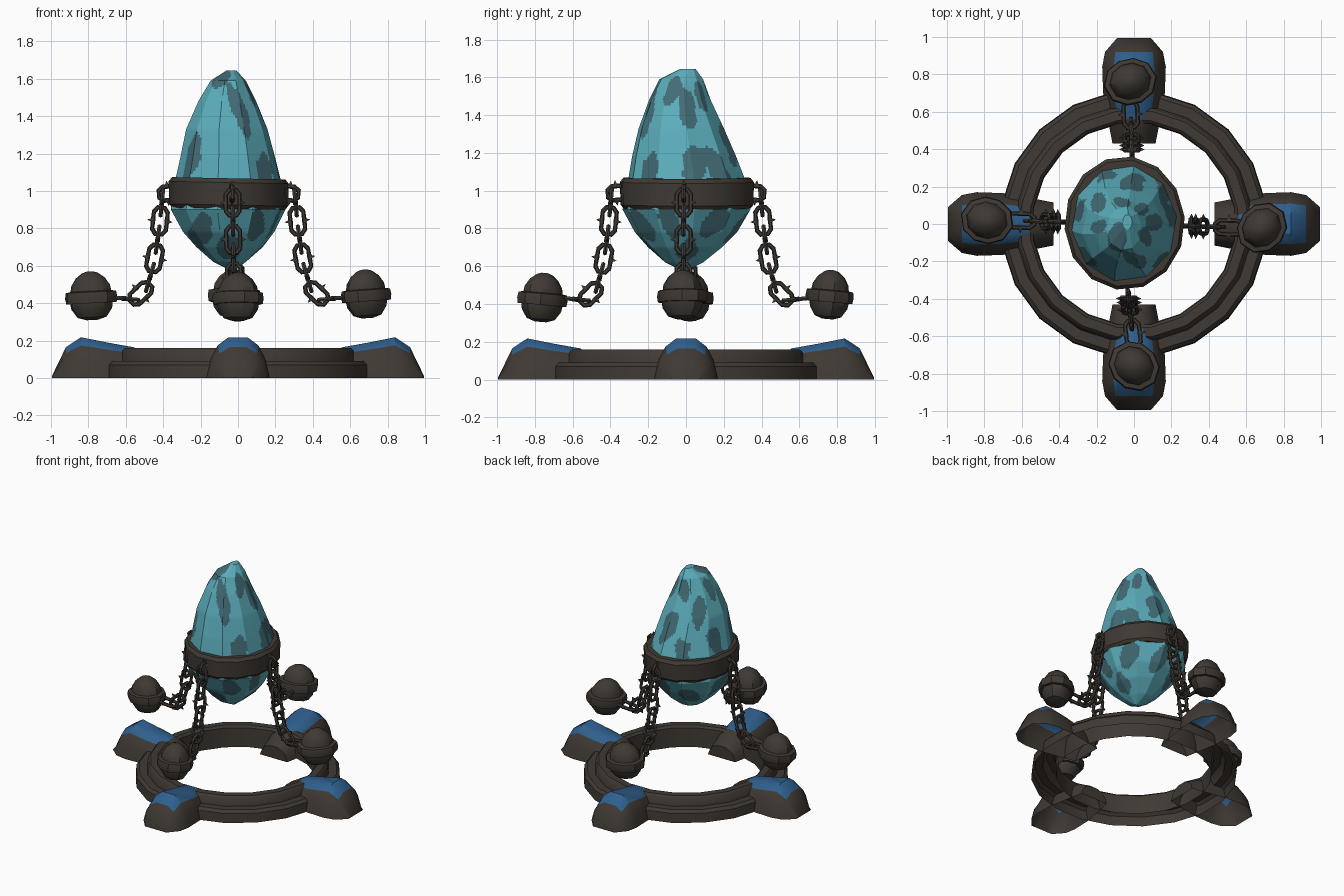
import bpy, bmesh, math
from mathutils import Vector, Matrix, noise

if "Cube" in bpy.data.objects:
    bpy.data.objects.remove(bpy.data.objects["Cube"])


def material(name, rgb):
    m = bpy.data.materials.new(name)
    m.diffuse_color = (*rgb, 1)
    m.use_nodes = True
    m.node_tree.nodes["Principled BSDF"].inputs["Base Color"].default_value = m.diffuse_color
    return m


IRON = material("dark iron", (0.050, 0.041, 0.033))
TEAL = material("teal crystal", (0.105, 0.42, 0.50))
SPOT = material("dark teal spots", (0.055, 0.15, 0.18))
BLUE = material("blue inlay", (0.028, 0.115, 0.27))


def make(name, verts, faces, mats, index=None, angle=35):
    me = bpy.data.meshes.new(name)
    me.from_pydata([tuple(v) for v in verts], [], faces)
    for m in mats:
        me.materials.append(m)
    bm = bmesh.new()
    bm.from_mesh(me)
    if index:
        for f in bm.faces:
            f.material_index = index(f)
    bmesh.ops.recalc_face_normals(bm, faces=bm.faces)
    bm.to_mesh(me)
    bm.free()
    ob = bpy.data.objects.new(name, me)
    bpy.context.collection.objects.link(ob)
    bpy.ops.object.select_all(action='DESELECT')
    ob.select_set(True)
    bpy.context.view_layer.objects.active = ob
    bpy.ops.object.shade_smooth_by_angle(angle=math.radians(angle))
    return ob


def grid_faces(rows, cols, wrap_rows=False, wrap_cols=True, base=0):
    """Quads between successive rows of points."""
    out = []
    for i in range(rows if wrap_rows else rows - 1):
        for j in range(cols if wrap_cols else cols - 1):
            a, b = i * cols, ((i + 1) % rows) * cols
            k = (j + 1) % cols
            out.append((base + a + j, base + a + k, base + b + k, base + b + j))
    return out


# Stepped base ring, open underneath
profile = [(.715, 0), (.71, .07), (.69, .09), (.635, .09), (.625, .145),
           (.61, .16), (.56, .16), (.545, .145), (.54, 0)]
N = 20
verts = [(r * math.cos(math.tau * (j + .5) / N), r * math.sin(math.tau * (j + .5) / N), z)
         for r, z in profile for j in range(N)]
make("base_ring", verts, grid_faces(len(profile), N), [IRON])

# Four feet lofted outward: radius, half width, height
sections = [(.43, .115, .09), (.56, .14, .165), (.70, .165, .19),
            (.84, .17, .218), (.92, .155, .165), (.995, .09, .01)]
half = [(1, 0), (.86, .48), (.64, .8), (.3, 1)]
cross = half + [(-t, h) for t, h in reversed(half)]


def foot_index(f):
    c = f.calc_center_median()
    r = max(abs(c.x), abs(c.y))
    t = min(abs(c.x), abs(c.y))
    return 1 if .57 < r < .91 and t < .1 and c.z > .14 else 0


# arm: name, angle, chain start radius, weight radius, weight height, side shift
arms = [("right", 0, .25, .685, .44, -.01, -.02), ("back", 90, .345, .76, .44, .01, .03),
        ("left", 180, .35, .785, .43, -.01, -.02), ("front", 270, .345, .76, .425, -.035, .0)]


def frame(deg):
    a = math.radians(deg)
    return Vector((math.cos(a), math.sin(a), 0)), Vector((-math.sin(a), math.cos(a), 0))


for name, deg, *_ in arms:
    d, s = frame(deg)
    verts = [d * r + s * (t * w) + Vector((0, 0, h * z)) for r, w, z in sections for t, h in cross]
    n = len(cross)
    faces = grid_faces(len(sections), n, wrap_cols=False)
    faces += [tuple(range(n)), tuple(range(n * 5, n * 6))]
    make(name + "_foot", verts, faces, [IRON, BLUE], foot_index)

# Crystal: z, x min, x max, y min, y max
rings = [(.575, -.04, -.02, -.02, 0), (.62, -.13, .04, -.11, .09), (.70, -.22, .13, -.2, .19),
         (.78, -.29, .19, -.27, .27), (.90, -.355, .25, -.335, .34), (1.0, -.345, .24, -.315, .335),
         (1.18, -.305, .195, -.285, .265), (1.33, -.275, .155, -.25, .2),
         (1.48, -.21, .095, -.195, .13), (1.59, -.145, .04, -.14, .09), (1.645, -.06, -.01, -.03, .05)]
SIDES, SUB, VSUB = 10, 12, 10


def section_point(row, a, grow=0):
    z, x0, x1, y0, y1 = row
    return Vector(((x0 + x1) / 2 + ((x1 - x0) / 2 * 1.02 + grow) * math.cos(a),
                   (y0 + y1) / 2 + ((y1 - y0) / 2 * 1.02 + grow) * math.sin(a), z))


rows = []
for lo, hi in zip(rings, rings[1:]):
    rows += [[p + (q - p) * k / VSUB for p, q in zip(lo, hi)] for k in range(VSUB)]
rows.append(rings[-1])
verts = []
for row in rows:
    corners = [section_point(row, math.tau * (j + .2) / SIDES) for j in range(SIDES)]
    for j in range(SIDES):
        verts += [corners[j].lerp(corners[(j + 1) % SIDES], k / SUB) for k in range(SUB)]
cols = SIDES * SUB
faces = grid_faces(len(rows), cols)
faces += [tuple(range(cols)), tuple(range(cols * (len(rows) - 1), cols * len(rows)))]

# Spots: angle, z, half width, half height, lean
spots = [(-72, 1.43, .042, .15, -.25), (-110, 1.6, .05, .05, 0), (-137, 1.17, .06, .15, .2),
         (-45, 1.12, .06, .1, .1), (-120, .8, .06, .08, .4), (-55, .82, .06, .09, -.3),
         (-88, .70, .06, .06, 0), (-30, 1.53, .04, .09, .1), (2, 1.44, .045, .11, -.1),
         (8, 1.13, .07, .09, 0), (38, 1.12, .06, .1, -.3), (40, 1.5, .035, .09, 0),
         (35, .84, .07, .08, .3), (-18, .84, .05, .09, -.2), (5, .69, .06, .06, 0),
         (75, 1.25, .06, .13, .2), (95, 1.5, .045, .07, -.2), (110, 1.13, .06, .08, 0),
         (80, .82, .06, .1, .3), (120, .76, .06, .09, -.3), (140, 1.38, .045, .12, .2),
         (165, 1.17, .065, .11, -.2), (170, .83, .06, .09, .2), (185, 1.5, .04, .07, 0),
         (210, .74, .06, .07, 0)]


def crystal_index(f):
    c = f.calc_center_median()
    x, y = c.x + .055, c.y
    r, a = math.hypot(x, y), math.atan2(y, x)
    wob = .4 * noise.noise(c * 9) + .2 * noise.noise(c * 20)
    for deg, z, w, h, lean in spots:
        da = (a - math.radians(deg) + math.pi) % math.tau - math.pi
        dz = c.z - z
        if ((da * r - lean * dz) / w) ** 2 + (dz / h) ** 2 < (1 + wob) ** 2:
            return 1
    return 0


make("crystal", verts, faces, [TEAL, SPOT], crystal_index, 20)

# Iron band around the crystal: z, outward offset
band = [(.905, -.02), (.905, .012), (.925, .028), (1.045, .036), (1.068, .02), (1.068, -.03)]
N = 14
mid = (0, -.345, .245, -.325, .335)
verts = []
for z, g in band:
    for j in range(N):
        p = section_point(mid, math.tau * (j + .2) / N, g - .01 - max(0, z - 1) * .1)
        p.z = z - .02 * (p.x + .05)
        verts.append(p)
make("crystal_band", verts, grid_faces(len(band), N, wrap_rows=True), [IRON])


# Chain link: closed tube loop between two points plus side spikes
def link(verts, faces, p, q, side):
    t = (q - p).normalized()
    side = (side - t * side.dot(t)).normalized()
    up = t.cross(side)
    L, W, R = (q - p).length / 2 + .021, .037, .0125
    loop = [(L, .018), (L - .025, W), (0, W), (.025 - L, W), (-L, .018)]
    loop += [(x, -y) for x, y in reversed(loop)]
    c, base = (p + q) / 2, len(verts)
    for x, y in loop:
        out = (t * (x * .5) + side * y).normalized()
        for k in range(6):
            b = math.tau * k / 6
            verts.append(c + t * x + side * y + out * (R * math.cos(b)) + up * (R * math.sin(b)))
    faces += grid_faces(len(loop), 6, wrap_rows=True, base=base)
    for sg in (1, -1):
        b = len(verts)
        for x, y in ((.013, .013), (-.013, .013), (-.013, -.013), (.013, -.013)):
            verts.append(c + side * (sg * W) + t * x + up * y)
        verts.append(c + side * (sg * (W + .032)))
        faces += [(b + k, b + (k + 1) % 4, b + 4) for k in range(4)]


# Chain path: fraction of the outward reach, z
path = [(0, .99), (.17, .985), (.2, .89), (.235, .79), (.28, .69),
        (.34, .59), (.44, .485), (.66, .42), (1, .43)]
# Hanging weight profile: radius, z
weight = [(.03, -.12), (.075, -.105), (.105, -.06), (.11, -.03), (.13, -.03), (.135, 0), (.13, .03),
          (.105, .035), (.10, .065), (.075, .105), (.04, .132), (.015, .14)]
N = 10
for i, (name, deg, r0, rw, zw, s0, s1) in enumerate(arms):
    d, s = frame(deg)
    if name in ("back", "front"):      # shift follows world x
        flip = -1 if name == "back" else 1
        s0, s1 = (-.035 * -flip * -1 if name == "back" else -.035), (.02 if name == "back" else .0)
        s0 = abs(s0) if name == "back" else s0
        s0 = min(s0, .01) if name == "back" else s0
    r1 = rw - .125
    pts = [d * (r0 + f * (r1 - r0)) + s * (s0 + (s1 - s0) * f) + Vector((0, 0, z)) for f, z in path]
    verts, faces = [], []
    for k, (p, q) in enumerate(zip(pts, pts[1:])):
        t = (q - p).normalized()
        link(verts, faces, p, q, t.cross(s) if k % 2 == 0 else s)
    make(name + "_chain", verts, faces, [IRON])

    centre = Matrix.Translation(d * rw + s * s1 + Vector((0, 0, zw)))
    tilt = Matrix.Rotation(math.radians((-4, 5, 3, -5)[i]), 4, s)
    verts = []
    for r, z in weight:
        for j in range(N):
            a = math.tau * (j + .3 * i) / N
            g = r * (1 + .07 * math.sin(2 * a + i))
            verts.append(centre @ tilt @ Vector((g * math.cos(a), g * math.sin(a), z)))
    faces = grid_faces(len(weight), N)
    faces += [tuple(range(N)), tuple(range(N * (len(weight) - 1), N * len(weight)))]
    make(name + "_weight", verts, faces, [IRON])
